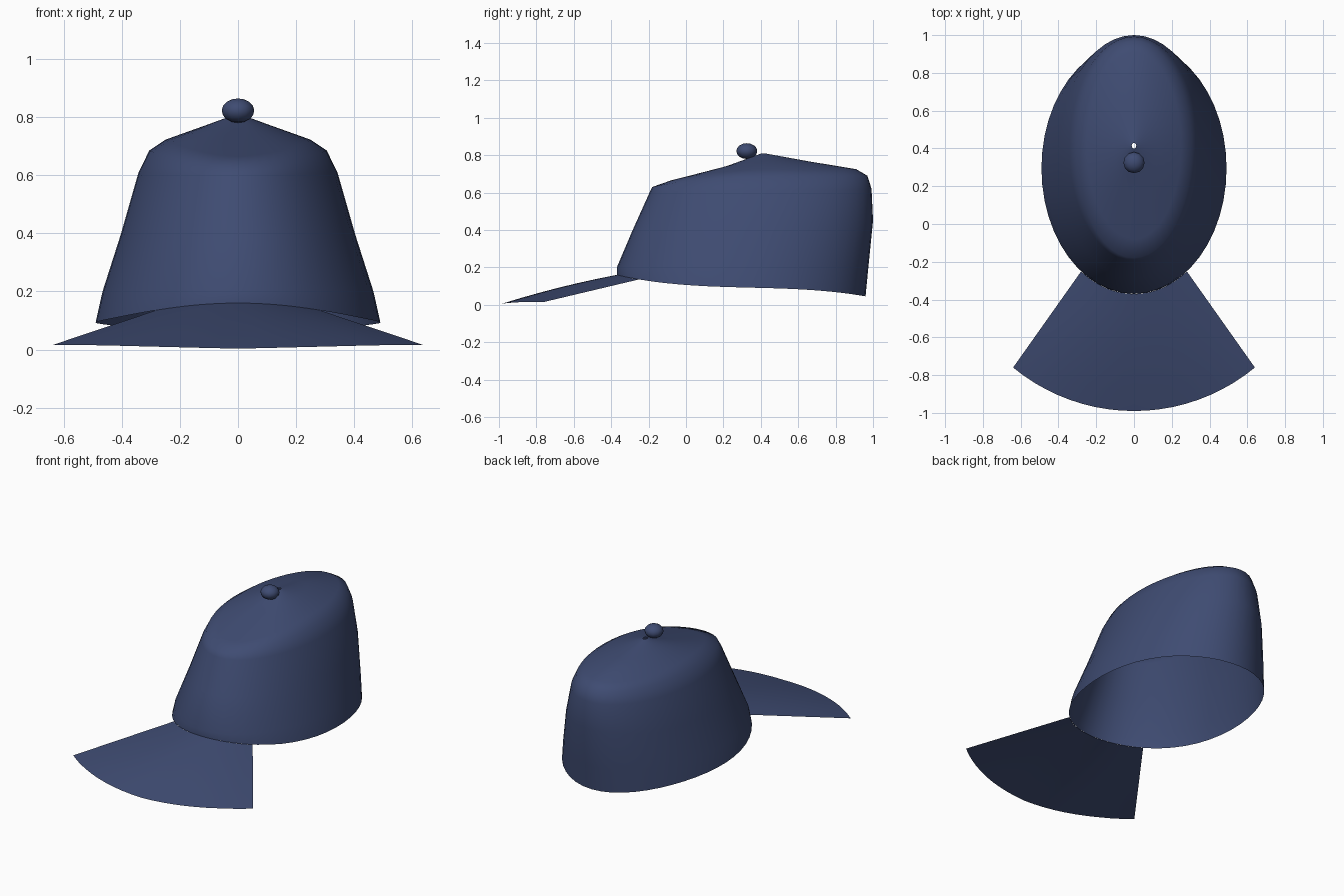
import bpy, bmesh, math

if "Cube" in bpy.data.objects:
    bpy.data.objects.remove(bpy.data.objects["Cube"])

navy = bpy.data.materials.new("navy cloth")
navy.diffuse_color = (0.049, 0.071, 0.168, 1)
navy.use_nodes = True
navy.node_tree.nodes["Principled BSDF"].inputs["Base Color"].default_value = navy.diffuse_color


def finish(name, bm):
    me = bpy.data.meshes.new(name)
    bm.to_mesh(me)
    bm.free()
    ob = bpy.data.objects.new(name, me)
    bpy.context.collection.objects.link(ob)
    me.materials.append(navy)
    for p in me.polygons:
        p.use_smooth = True
    return ob


def ring_point(ring, t):
    """Point on an egg-tilted ring; t = 0 is the front."""
    fy, fz, by, bz, w, mz = ring
    c = math.cos(t)
    y = (fy + by) / 2 - (by - fy) / 2 * c
    z = mz + (fz - bz) / 2 * (0.3 * c + 0.7 * c ** 3) + ((fz + bz) / 2 - mz) * c * c
    return (w * math.sin(t), y, z)


# crown: rings of front y, front z, back y, back z, half width, side z
rings = [
    (-0.37, 0.16, 0.96, 0.045, 0.49, 0.093),
    (-0.37, 0.20, 0.975, 0.20, 0.466, 0.20),
    (-0.285, 0.40, 1.0, 0.45, 0.402, 0.40),
    (-0.195, 0.60, 0.992, 0.62, 0.342, 0.61),
    (-0.18, 0.63, 0.97, 0.69, 0.305, 0.685),
    (-0.08, 0.665, 0.91, 0.725, 0.25, 0.722),
    (0.20, 0.735, 0.65, 0.768, 0.11, 0.772),
    (0.40, 0.808, 0.43, 0.808, 0.012, 0.808),
]
N = 48
bm = bmesh.new()
rows = [[bm.verts.new(ring_point(r, 2 * math.pi * i / N)) for i in range(N)] for r in rings]
for a, b in zip(rows, rows[1:]):
    for i in range(N):
        j = (i + 1) % N
        bm.faces.new((a[i], a[j], b[j], b[i]))
finish("crown", bm)

# visor: thin sheet from the crown's front edge out to a circular arc
bm = bmesh.new()
M, K = 20, 6
T, A = 0.608, math.asin(0.64 / 1.005)
rows = []
for i in range(M + 1):
    s = 2 * i / M - 1
    x0, y0, z0 = ring_point(rings[0], s * T)
    x1, y1 = 1.005 * math.sin(s * A), 0.015 - 1.005 * math.cos(s * A)
    z1 = 0.003 + 0.012 * min(1, abs(s) * 1.4)
    row = []
    for k in range(K + 1):
        f = k / K
        bow = 0.04 * f * (1 - f) * (1 - s * s)
        row.append(bm.verts.new((x0 + (x1 - x0) * f, y0 + (y1 - y0) * f, z0 + (z1 - z0) * f + bow)))
    rows.append(row)
for a, b in zip(rows, rows[1:]):
    for k in range(K):
        bm.faces.new((a[k], a[k + 1], b[k + 1], b[k]))
finish("visor", bm)

# button on top
bm = bmesh.new()
bmesh.ops.create_uvsphere(bm, u_segments=12, v_segments=8, radius=1)
bmesh.ops.scale(bm, vec=(0.056, 0.056, 0.042), verts=bm.verts)
bmesh.ops.translate(bm, vec=(0, 0.325, 0.822), verts=bm.verts)
finish("top_button", bm)
